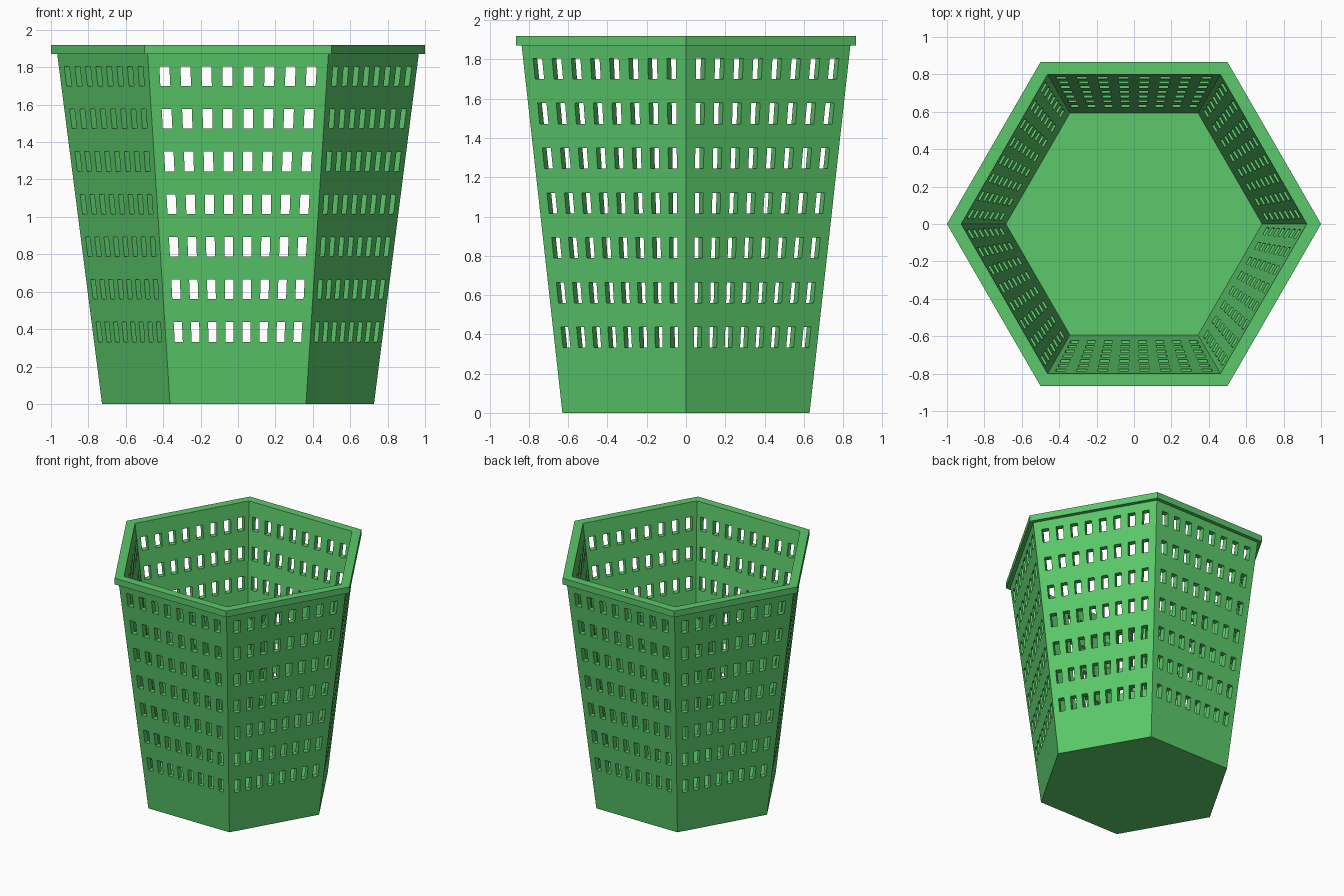
import bpy, bmesh
from math import cos, sin, radians

cube = bpy.data.objects.get("Cube")
if cube:
    bpy.data.objects.remove(cube, do_unlink=True)

green = bpy.data.materials.new("basket green")
green.use_nodes = True
green.diffuse_color = (0.105, 0.58, 0.145, 1)
green.node_tree.nodes["Principled BSDF"].inputs["Base Color"].default_value = green.diffuse_color

SIDES = 6
HEIGHT = 1.92
RIM_BASE = 1.87
FLOOR_TOP = 0.055
WALL = 0.049          # wall thickness measured at the corners
COLS, ROWS = 8, 7


def corner_radius(z):
    return 0.727 + 0.128 * z


def finish(bm, name):
    bmesh.ops.remove_doubles(bm, verts=bm.verts, dist=0.0005)
    bmesh.ops.recalc_face_normals(bm, faces=bm.faces)
    mesh = bpy.data.meshes.new(name)
    bm.to_mesh(mesh)
    bm.free()
    mesh.materials.append(green)
    obj = bpy.data.objects.new(name, mesh)
    bpy.context.collection.objects.link(obj)
    return obj


def hex_ring(bm, radius, z):
    angles = [radians(360 / SIDES * k) for k in range(SIDES)]
    return [bm.verts.new((radius * cos(a), radius * sin(a), z)) for a in angles]


def bridge(bm, lower, upper):
    for k in range(SIDES):
        n = (k + 1) % SIDES
        bm.faces.new((lower[k], lower[n], upper[n], upper[k]))


# Grid lines across one panel; odd cells in both directions are the slots
u_lines = [-1]
for c in range(COLS):
    centre = 0.235 * (c - (COLS - 1) / 2)
    u_lines += [centre - 0.056, centre + 0.056]
u_lines.append(1)

z_lines = [0]
for r in range(ROWS):
    start = 0.332 + 0.228 * r
    z_lines += [start, start + 0.105]
z_lines.append(RIM_BASE)


def panel_point(i, j, inner, angle):
    z = z_lines[j]
    if inner:
        z = {0: FLOOR_TOP, len(z_lines) - 1: HEIGHT}.get(j, z)
    outer_r = corner_radius(z)
    r = outer_r - WALL if inner else outer_r
    at_end = i in (0, len(u_lines) - 1)
    across = u_lines[i] * (r if at_end else outer_r) / 2
    out = r * cos(radians(30))
    return (out * cos(angle) - across * sin(angle),
            out * sin(angle) + across * cos(angle), z)


def add_panel(bm, angle):
    nu, nz = len(u_lines), len(z_lines)
    layers = [[[bm.verts.new(panel_point(i, j, inner, angle)) for j in range(nz)]
               for i in range(nu)] for inner in (False, True)]
    outer, inner = layers

    def through(a, b):
        bm.faces.new((outer[a[0]][a[1]], outer[b[0]][b[1]],
                      inner[b[0]][b[1]], inner[a[0]][a[1]]))

    for i in range(nu - 1):
        for j in range(nz - 1):
            loop = [(i, j), (i + 1, j), (i + 1, j + 1), (i, j + 1)]
            if i % 2 and j % 2:
                for k in range(4):
                    through(loop[k], loop[(k + 1) % 4])
            else:
                for layer in layers:
                    bm.faces.new([layer[a][b] for a, b in loop])
        # Top and bottom edges of the wall
        through((i, 0), (i + 1, 0))
        through((i, nz - 1), (i + 1, nz - 1))


# Slotted walls
bm = bmesh.new()
for k in range(SIDES):
    add_panel(bm, radians(360 / SIDES * (k + 0.5)))
finish(bm, "slotted_walls")

# Floor slab, its sloping edge buried in the walls
bm = bmesh.new()
bottom = hex_ring(bm, corner_radius(0), 0)
top = hex_ring(bm, corner_radius(0) - 0.025, FLOOR_TOP)
bridge(bm, bottom, top)
bm.faces.new(bottom)
bm.faces.new(top)
finish(bm, "floor")

# Overhanging rim
bm = bmesh.new()
profile = [(corner_radius(HEIGHT) - WALL, HEIGHT), (1, HEIGHT),
           (1, RIM_BASE), (0.95, RIM_BASE)]
rings = [hex_ring(bm, r, z) for r, z in profile]
for k in range(len(rings)):
    bridge(bm, rings[k], rings[(k + 1) % len(rings)])
finish(bm, "rim")
